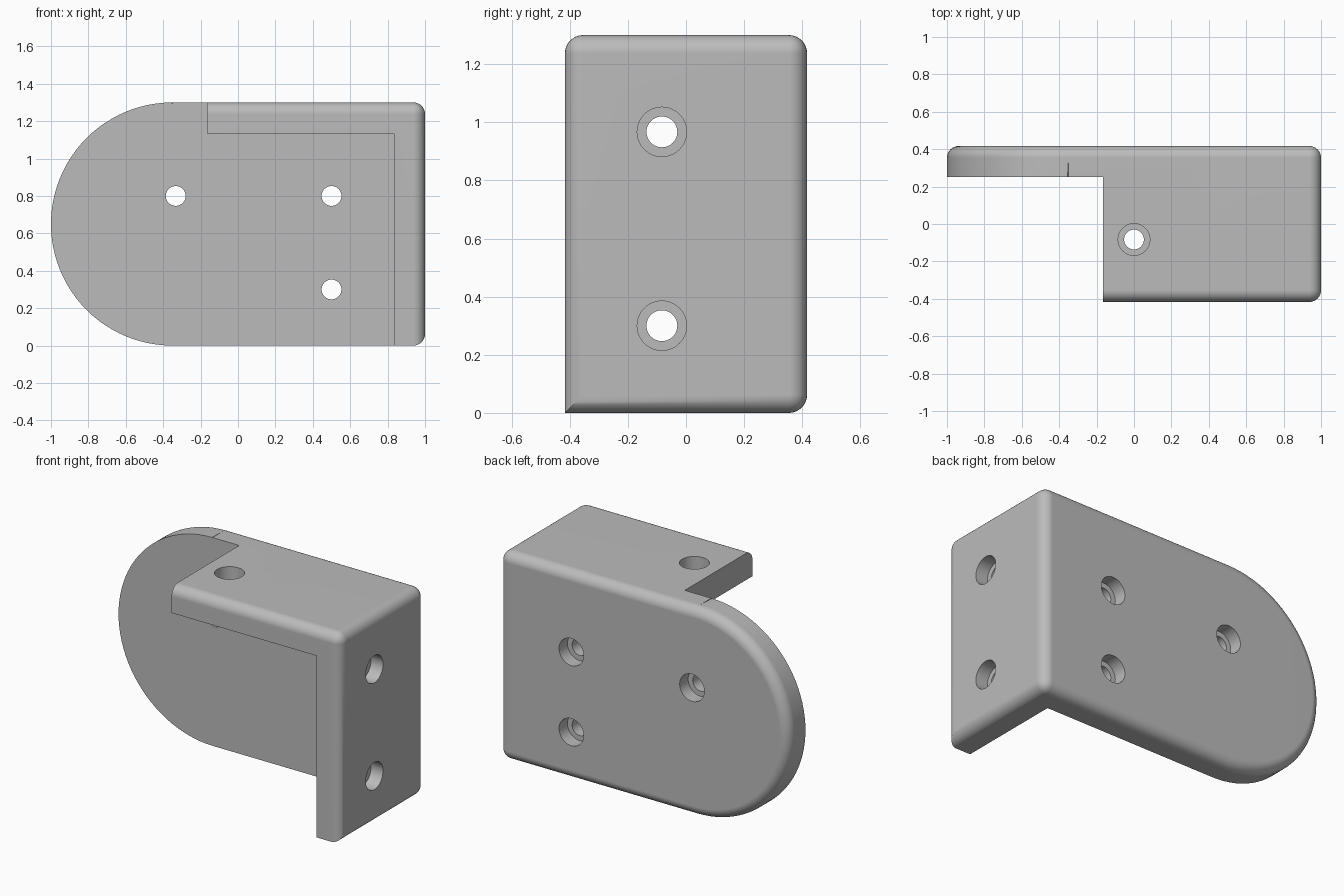
import bpy, bmesh, math
from mathutils import Matrix, Vector

cube = bpy.data.objects.get("Cube")
if cube:
    bpy.data.objects.remove(cube, do_unlink=True)

# Main dimensions
RIGHT, FRONT, BACK, HEIGHT = 1.0, -0.4167, 0.4167, 1.3
WALL, FILLET = 0.1667, 0.0625
HOLE_R, BORE_R, BORE_DEPTH = 0.053, 0.085, 0.083
ROUND_R = HEIGHT / 2

grey = bpy.data.materials.new("plain grey")
grey.use_nodes = True
colour = (0.5, 0.5, 0.5, 1)
grey.diffuse_color = colour
grey.node_tree.nodes["Principled BSDF"].inputs["Base Color"].default_value = colour


def add_object(name, bm):
    bmesh.ops.recalc_face_normals(bm, faces=bm.faces)
    mesh = bpy.data.meshes.new(name)
    bm.to_mesh(mesh)
    bm.free()
    mesh.materials.append(grey)
    obj = bpy.data.objects.new(name, mesh)
    bpy.context.collection.objects.link(obj)
    return obj


def box(name, low, high):
    low, high = Vector(low), Vector(high)
    bm = bmesh.new()
    bmesh.ops.create_cube(bm, size=1, matrix=Matrix.Translation((low + high) / 2)
                          @ Matrix.Diagonal((*(high - low), 1)))
    return add_object(name, bm)


def cylinder(name, centre, axis, radius, length):
    turn = Vector((0, 0, 1)).rotation_difference(Vector(axis)).to_matrix().to_4x4()
    bm = bmesh.new()
    bmesh.ops.create_cone(bm, cap_ends=True, segments=48, radius1=radius, radius2=radius,
                          depth=length, matrix=Matrix.Translation(centre) @ turn)
    return add_object(name, bm)


def cut(target, cutter):
    mod = target.modifiers.new("cut", "BOOLEAN")
    mod.operation = "DIFFERENCE"
    mod.solver = "EXACT"
    mod.object = cutter
    bpy.context.view_layer.objects.active = target
    bpy.ops.object.modifier_apply(modifier=mod.name)
    bpy.data.objects.remove(cutter, do_unlink=True)


# Outer block: a profile with one round end, pushed from back to front
STEPS = 48
profile = [(RIGHT, 0), (RIGHT, HEIGHT)]
for i in range(STEPS + 1):
    a = math.pi / 2 + math.pi * i / STEPS
    profile.append((-1 + ROUND_R + ROUND_R * math.cos(a), ROUND_R + ROUND_R * math.sin(a)))
bm = bmesh.new()
face = bm.faces.new([bm.verts.new((x, BACK, z)) for x, z in profile])
new = bmesh.ops.extrude_face_region(bm, geom=[face], use_keep_orig=True)["geom"]
bmesh.ops.translate(bm, vec=(0, FRONT - BACK, 0),
                    verts=[g for g in new if isinstance(g, bmesh.types.BMVert)])
bmesh.ops.recalc_face_normals(bm, faces=bm.faces)


# Fillet the back outline, the outer side face and the top front edge
def is_filleted(edge):
    on = lambda axis, value: all(abs(v.co[axis] - value) < 0.001 for v in edge.verts)
    top_front = on(2, HEIGHT) and on(1, FRONT) and edge.calc_length() > 1
    return on(1, BACK) or on(0, RIGHT) or top_front


bmesh.ops.bevel(bm, geom=[e for e in bm.edges if is_filleted(e)], offset=FILLET,
                offset_type="OFFSET", segments=8, profile=0.5, affect="EDGES",
                clamp_overlap=False)
bracket = add_object("corner_bracket", bm)

# Hollow out the inside, leaving back plate, side wall and top shelf
inner_y = BACK - WALL
cut(bracket, box("inner_space", (-2, -1, -1), (RIGHT - WALL, inner_y, HEIGHT - WALL)))
cut(bracket, box("shelf_end", (-2, -1, -1), (-WALL, inner_y, 2)))

# Counterbored screw holes, given by outer surface point and outward direction
holes = [((x, BACK, z), (0, 1, 0)) for x, z in ((-0.333, 0.8), (0.5, 0.8), (0.5, 0.3))]
holes += [((RIGHT, -0.083, z), (1, 0, 0)) for z in (0.3, 0.967)]
holes += [((0, -0.083, HEIGHT), (0, 0, 1))]
for point, axis in holes:
    cut(bracket, cylinder("screw_hole", point, axis, HOLE_R, 3 * WALL))
    cut(bracket, cylinder("counterbore", point, axis, BORE_R, 2 * BORE_DEPTH))

# Smooth fillets with flat faces kept flat
bpy.ops.object.select_all(action="DESELECT")
bracket.select_set(True)
bpy.context.view_layer.objects.active = bracket
bpy.ops.object.shade_smooth_by_angle(angle=math.radians(30))
weighted = bracket.modifiers.new("flat_faces", "WEIGHTED_NORMAL")
weighted.keep_sharp = True
